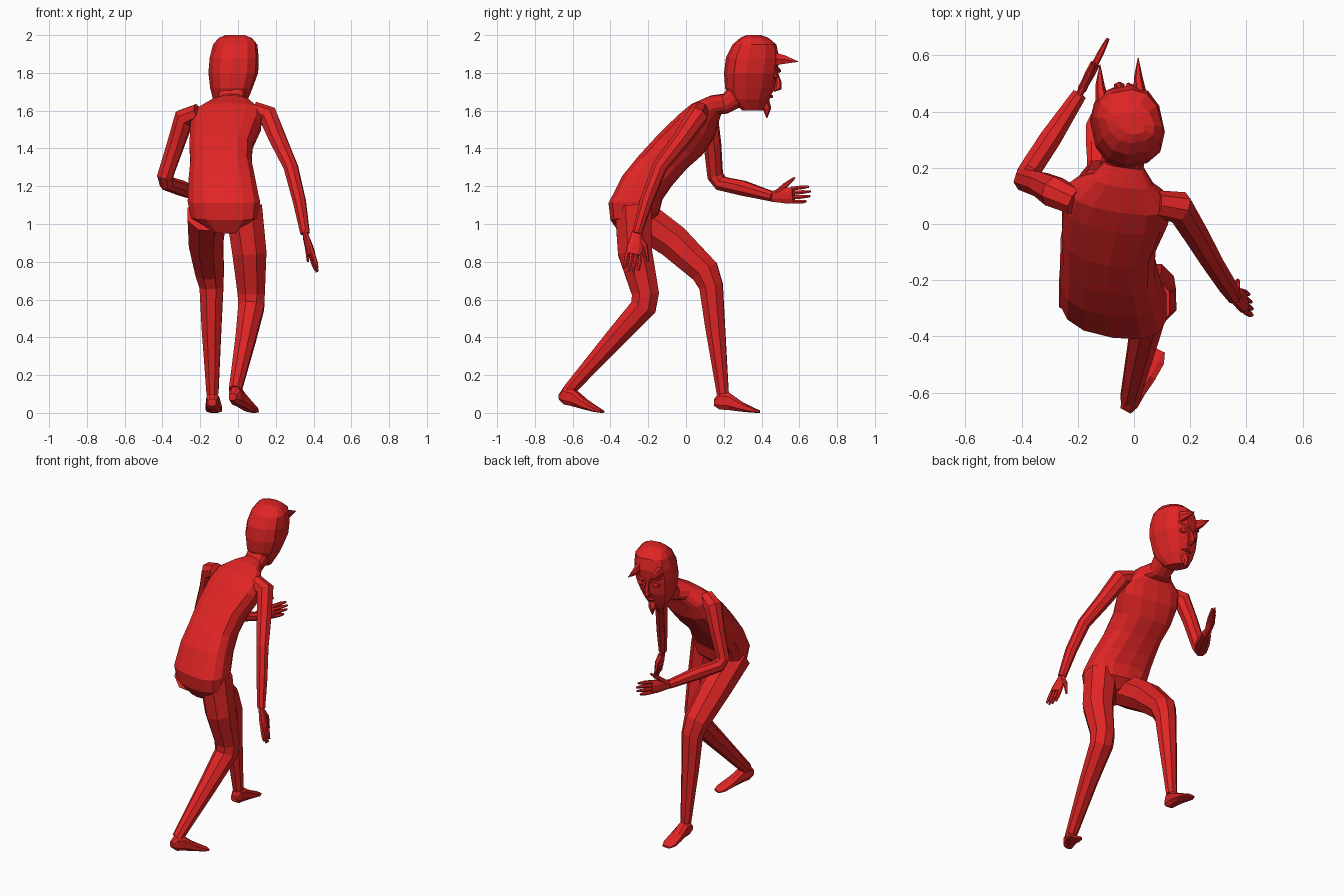
import bpy, bmesh, math
from mathutils import Vector as V

red = bpy.data.materials.new("bright red")
red.diffuse_color = (0.75, 0.018, 0.018, 1)


def skin(name, rings):
    """Join rings of points into a closed flat-shaded mesh."""
    bm = bmesh.new()
    loops = [[bm.verts.new(p) for p in r] for r in rings]
    n = len(loops[0])
    for a, b in zip(loops, loops[1:]):
        for i in range(n):
            j = (i + 1) % n
            bm.faces.new((a[i], a[j], b[j], b[i]))
    bm.faces.new(loops[0][::-1])
    bm.faces.new(loops[-1])
    bmesh.ops.recalc_face_normals(bm, faces=bm.faces)
    me = bpy.data.meshes.new(name)
    bm.to_mesh(me)
    bm.free()
    me.materials.append(red)
    ob = bpy.data.objects.new(name, me)
    bpy.context.collection.objects.link(ob)
    return ob


def ring(c, u, v, n, p=1.0):
    """Superellipse ring around c with half axes u and v."""
    out = []
    for i in range(n):
        a = 2 * math.pi * (i + 0.5) / n
        x, y = math.cos(a), math.sin(a)
        out.append(c + u * math.copysign(abs(x) ** p, x) + v * math.copysign(abs(y) ** p, y))
    return out


def tube(name, pts, n=8, side=(1, 0, 0), flat=1.0):
    """Tapered tube along (x, y, z, radius); flat scales the second axis."""
    c = [V(p[:3]) for p in pts]
    u = V(side)
    rings = []
    for i, p in enumerate(pts):
        t = V((0, 0, 0))
        if i > 0:
            t += (c[i] - c[i - 1]).normalized()
        if i < len(c) - 1:
            t += (c[i + 1] - c[i]).normalized()
        t.normalize()
        u = (u - t * u.dot(t)).normalized()
        rings.append(ring(c[i], u * p[3], t.cross(u) * p[3] * flat, n))
    return skin(name, rings)


# Torso and neck: back (y, z), front (y, z), x centre, half width
torso = [
    (-.35, .95, -.21, 1.00, -.06, .09), (-.395, 1.02, -.15, 1.05, -.07, .18),
    (-.405, 1.11, -.13, 1.13, -.075, .195), (-.33, 1.26, -.08, 1.20, -.085, .18),
    (-.25, 1.36, .0, 1.29, -.09, .165), (-.15, 1.47, .08, 1.36, -.09, .17),
    (-.03, 1.585, .14, 1.45, -.065, .19), (.04, 1.64, .165, 1.54, -.05, .18),
    (.13, 1.68, .18, 1.58, -.04, .11), (.20, 1.69, .22, 1.585, -.035, .07),
    (.26, 1.77, .31, 1.63, -.03, .075)]
skin("torso", [ring(V((x, (a + c) / 2, (b + d) / 2)), V((w, -.15 * w, 0)),
                    V((0, (c - a) / 2, (d - b) / 2)), 14, .75)
               for a, b, c, d, x, w in torso])

# Head: z, back y, front y, x centre, half width
head = [
    (1.60, .30, .41, -.045, .045), (1.66, .235, .44, -.04, .085),
    (1.72, .21, .465, -.035, .105), (1.80, .205, .48, -.025, .125),
    (1.88, .215, .49, -.02, .123), (1.95, .25, .475, -.015, .11),
    (1.985, .29, .435, -.015, .08), (2.0, .32, .395, -.015, .04)]
skin("head", [ring(V((x, (a + b) / 2, z)), V((w, .18 * w, 0)),
                   V((-.03, (b - a) / 2, 0)), 12, .8) for z, a, b, x, w in head])

# Face details
for s, label in ((-1, "left"), (1, "right")):
    x = -.045 + s * .068
    y = .46 + s * .012
    tube(label + "_horn", [(x, y - .02, 1.875, .042), (x - .008, y + .05, 1.87, .026),
                           (x - .008, y + .12, 1.86, .002)], 6, (0, 0, 1), .6)
    ex, ey = -.045 + s * .05, .465 + s * .008
    tube(label + "_eye", [(ex, ey - .01, 1.785, .026), (ex, ey + .008, 1.785, .022),
                          (ex, ey + .014, 1.785, .008)], 8, (1, 0, 0), .7)
    tube(label + "_brow", [(ex + s * .035, ey - .005, 1.84, .009),
                           (ex - s * .03, ey + .02, 1.81, .012)], 5, (0, 0, 1))
tube("nose", [(-.048, .475, 1.81, .008), (-.05, .49, 1.75, .016),
              (-.052, .488, 1.725, .022), (-.052, .46, 1.71, .012)], 6)
tube("mouth", [(-.085, .437, 1.672, .006), (-.05, .452, 1.675, .01),
               (-.012, .443, 1.672, .006)], 6, (0, 0, 1))
tube("goatee", [(-.048, .41, 1.65, .032), (-.05, .43, 1.61, .022),
                (-.05, .428, 1.56, .002)], 6)

# Arms
tube("left_arm", [(-.21, .08, 1.59, .05), (-.285, .115, 1.56, .058),
                  (-.33, .14, 1.42, .048), (-.385, .155, 1.255, .044),
                  (-.375, .185, 1.215, .042), (-.30, .30, 1.19, .042),
                  (-.195, .46, 1.145, .028)])
tube("right_arm", [(.08, .07, 1.60, .05), (.16, .06, 1.57, .058),
                   (.215, -.03, 1.44, .048), (.28, -.14, 1.30, .04),
                   (.325, -.21, 1.12, .036), (.355, -.26, .95, .026)])


def hand(label, wrist, tip, spread, thumb):
    """Flat palm, four fingers and a thumb, spread along the given axis."""
    w, d, s = V(wrist), V(tip) - V(wrist), V(spread)

    def at(f, k, r):
        return (*(w + d * f + s * k), r)
    tube(label + "_palm", [at(-.06, 0, .028), at(.15, .002, .038), at(.38, 0, .046),
                           at(.55, 0, .044)], 8, spread, .42)
    for i, length in enumerate((.88, .98, 1.0, .95)):
        k = (i - 1.5) * .023
        tube(f"{label}_finger_{i + 1}", [at(.5, k, .012), at(.78, k * 1.1, .011),
                                         at(length, k * 1.1, .006)], 6, spread)
    mid = w + d * .33 + s * .055
    tube(label + "_thumb", [at(.1, .015, .017), (*mid, .014), (*thumb, .006)], 6)


hand("left_hand", (-.195, .46, 1.145), (-.092, .66, 1.16), (0, 0, 1), (-.14, .575, 1.245))
hand("right_hand", (.355, -.26, .95), (.42, -.29, .745), (-.2, 1, 0), (.37, -.20, .80))

# Legs
tube("left_leg", [(-.165, -.27, 1.05, .11), (-.17, -.07, .91, .098), (-.15, .10, .75, .082),
                  (-.14, .133, .67, .068), (-.14, .155, .45, .056), (-.135, .195, .10, .034)])
tube("right_leg", [(.03, -.28, 1.09, .105), (.06, -.27, .85, .098), (.07, -.215, .63, .078),
                   (.07, -.225, .56, .074), (.04, -.38, .39, .058), (-.015, -.62, .12, .036)])


def foot(name, heel, toe, lift):
    """Wedge foot; lift raises the heel."""
    h, d = V((*heel, 0)), V((*toe, 0)) - V((*heel, 0))
    side = V((d.y, -d.x, 0)).normalized()
    rings = []
    for t, w, lo, hi in ((0, .022, .035, .075), (.12, .034, .015, .115), (.32, .036, .012, .11),
                         (.6, .044, .005, .062), (.85, .046, 0, .03), (1, .03, 0, .014)):
        up = lift * (1 - t)
        rings.append(ring(h + d * t + V((0, 0, (lo + hi) / 2 + up)), side * w,
                          V((0, 0, (hi - lo) / 2)), 8, .75))
    skin(name, rings)


foot("left_foot", (-.137, .15), (-.125, .39), 0)
foot("right_foot", (-.03, -.665), (.085, -.445), .03)
